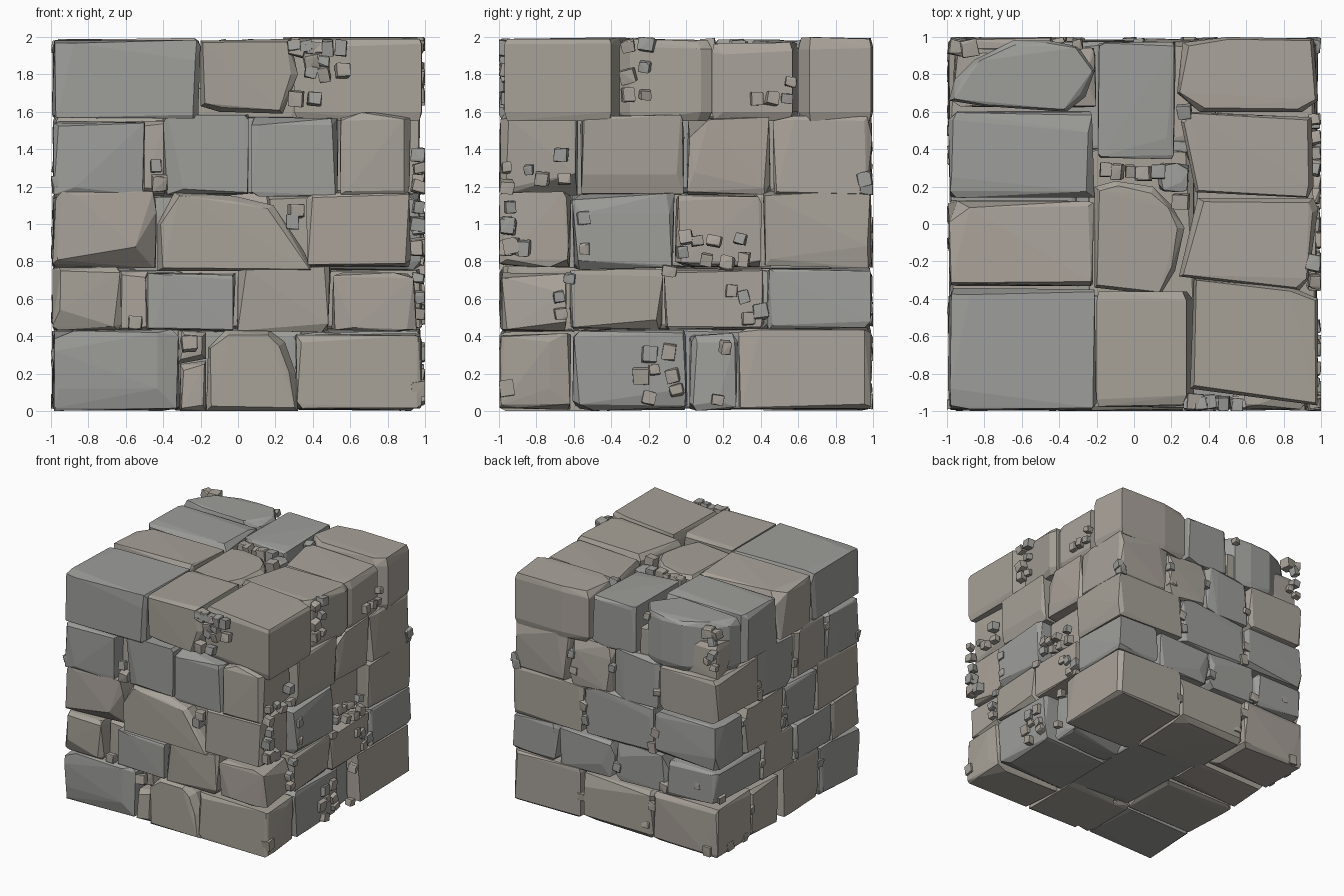
import bpy, bmesh, random
from math import radians
from mathutils import Vector, Euler

if "Cube" in bpy.data.objects:
    bpy.data.objects.remove(bpy.data.objects["Cube"])

random.seed(11)
U = random.uniform

# Stone colours
MATS = []
for n, c in (("warm_stone", (.40, .365, .325, 1)), ("tan_stone", (.385, .36, .315, 1)),
             ("grey_stone", (.34, .34, .325, 1))):
    m = bpy.data.materials.new(n)
    m.diffuse_color = c
    m.use_nodes = True
    m.node_tree.nodes["Principled BSDF"].inputs["Base Color"].default_value = m.diffuse_color
    MATS.append(m)


def hull(name, pts):
    """Flat-faced convex rock around a cloud of points."""
    bm = bmesh.new()
    for p in pts:
        bm.verts.new(p)
    r = bmesh.ops.convex_hull(bm, input=bm.verts)
    junk = {g for g in r["geom_interior"] + r["geom_unused"] if isinstance(g, bmesh.types.BMVert)}
    bmesh.ops.delete(bm, geom=list(junk), context='VERTS')
    bmesh.ops.dissolve_limit(bm, angle_limit=radians(1.5), verts=bm.verts, edges=bm.edges)
    bmesh.ops.recalc_face_normals(bm, faces=bm.faces)
    me = bpy.data.meshes.new(name)
    bm.to_mesh(me)
    bm.free()
    me.materials.append(random.choice(MATS))
    ob = bpy.data.objects.new(name, me)
    bpy.context.collection.objects.link(ob)
    return ob


def block_points(lo, hi, cut, big, dent):
    """Box corners, each split in three to give uneven chamfers."""
    pts = []
    for i in range(8):
        s = [(i >> k) & 1 for k in range(3)]
        for a in range(3):
            p = [0, 0, 0]
            for b in range(3):
                d = U(0, dent) if a == b else (big if random.random() < .12 else U(.15, 1) * cut)
                d = min(d, .4 * (hi[b] - lo[b]))
                p[b] = hi[b] - d if s[b] else lo[b] + d
            pts.append(p)
    return pts


def stone(name, x0, x1, y0, y1, z0, z1):
    return hull(name, block_points((x0, y0, max(z0, 0)), (x1, y1, min(z1, 2)), .055, .12, .02))


def prism(name, outline, axis, near, far, inset=.04):
    """Rock with a drawn outline; the 'near' end is the visible, chamfered face."""
    c = sum((Vector(p) for p in outline), Vector((0, 0))) / len(outline)
    sign = 1 if far > near else -1
    pts = []
    for p in outline:
        v = Vector(p)
        q = v + (c - v).normalized() * U(.3, 1) * inset
        for w, d in ((q, near + sign * U(0, .015)), (v, near + sign * U(.03, .07)),
                     (v, far - sign * .05), (q, far)):
            pts.append((w.x, d, w.y) if axis == 'y' else (w.x, w.y, d))
    return hull(name, pts)


def pairs(b):
    return list(zip(b, b[1:]))


def course(n, z0, z1, left, right, front, back, recess, inner=(-.28, .3), core=(-.42, .42), skip=()):
    """One ring of stones: left/right columns, then front/back infill."""
    def top():
        return z1 - U(0, .015) if z1 == 2 else z1 + U(-.01, .035)

    def bot():
        return z0 if z0 == 0 else z0 + U(-.015, .01)
    for side, br in (("left", left), ("right", right)):
        last = len(br) - 2
        for i, (a, b) in enumerate(pairs(br)):
            if (side, i) in skip:
                continue
            ends = front if i == 0 else back if i == last else None
            if side == "left":
                x0, x1 = -1 + U(0, .01), ends[1] if ends else inner[0]
            else:
                x0, x1 = ends[-2] if ends else inner[1], .985 - recess[i]
            stone(f"course_{n}_{side}_stone", x0, x1, a, b, bot(), top())
    for i, (a, b) in enumerate(pairs(front)[1:-1]):
        if ("front", i) not in skip:
            stone(f"course_{n}_front_stone", a, b, -1 + U(0, .015), core[0] + .03, bot(), top())
    for i, (a, b) in enumerate(pairs(back)[1:-1]):
        if ("back", i) not in skip:
            stone(f"course_{n}_back_stone", a, b, core[1] - .03, 1 - U(0, .02), bot(), top())
    if "core" not in skip:
        stone(f"course_{n}_core_stone", inner[0] - .05, inner[1] + .05, core[0] - .05, core[1] + .05,
              z0, z1 + .02)


# Five courses from the ground up
course(1, 0, .425, [-1, -.45, .1, .5, 1], [-1, -.61, .01, .28, 1], [-1, -.31, -.17, .3, .97],
       [-1, -.37, .32, 1], [0, .01, .1, 0], skip=(("front", 0), ("front", 1)))
course(2, .425, .755, [-1, -.6, -.1, .35, 1], [-1, -.63, -.12, .425, 1], [-1, -.62, -.5, -.01, .5, .98],
       [-1, -.5, 0, .55, 1], [.03, 0, 0, 0], skip=(("front", 0),))
course(3, .755, 1.155, [-1, -.4, .05, .6, 1], [-1, -.61, -.06, .41, 1], [-1, -.43, .36, .9],
       [-1, -.38, .3, 1], [.06, 0, .1, 0], skip=(("front", 0),))
course(4, 1.155, 1.565, [-1, -.55, -.1, .4, 1], [-1, -.57, 0, .46, 1], [-1, -.49, -.41, .07, .54, .97],
       [-1, -.42, .03, .44, .95], [.06, 0, .02, .01], skip=(("front", 0),))
course(5, 1.555, 2, [-1, -.34, .13, .61, 1], [-1, -.38, .14, .6, 1], [-1, -.2, .3, .98],
       [-1, -.2, .23, 1], [0, 0, 0, 0], inner=(-.21, .27), core=(-.4, .37),
       skip=(("left", 3), ("front", 0), "core", *(("right", i) for i in range(4))))

# Odd-shaped stones drawn by their front outline
prism("round_top_stone", [(-.17, 0), (.32, 0), (.31, .2), (.25, .37), (.17, .43), (-.07, .43), (-.16, .34)], 'y', -1, -.42)
prism("low_slab_stone", [(-.31, 0), (-.17, 0), (-.17, .27), (-.31, .25)], 'y', -.97, -.42)
prism("sliver_stone", [(-.33, .25), (-.17, .28), (-.17, .42), (-.3, .43)], 'y', -.9, -.42)
prism("trapezoid_stone", [(-.43, .75), (.4, .75), (.35, .86), (.19, 1.1), (-.02, 1.15), (-.34, 1.17), (-.43, 1.0)], 'y', -1, -.42)
prism("trapezoid_backing", [(.2, .76), (.4, .76), (.4, 1.16), (.15, 1.16)], 'y', -.88, -.42)
prism("front_top_stone", [(-.2, 1.63), (-.1, 1.6), (.24, 1.59), (.32, 1.8), (.28, 1.99), (.0, 1.97), (-.2, 1.98)], 'y', -.98, -.36)
prism("gap_stone_low", [(-.63, .43), (-.48, .43), (-.48, .75), (-.63, .75)], 'y', -.88, -.42)
prism("gap_stone_high", [(-.51, 1.16), (-.39, 1.16), (-.39, 1.55), (-.51, 1.55)], 'y', -.88, -.42)

# Top stones drawn by their plan outline
for name, top, pts in (
        ("oval_top_stone", 1.99, [(-.99, .66), (-.8, .63), (-.36, .6), (-.26, .68), (-.21, .82), (-.3, .95),
                                  (-.45, .98), (-.65, .98), (-.85, .88), (-.96, .77)]),
        ("round_middle_stone", 1.97, [(-.21, -.34), (.14, -.38), (.22, -.25), (.27, -.02), (.2, .1),
                                      (.1, .2), (-.1, .23), (-.21, .2)]),
        ("top_right_front_stone", 2, [(.3, -.88), (.98, -.97), (.985, -.4), (.85, -.34), (.32, -.29)]),
        ("top_right_mid_stone", 1.99, [(.24, -.28), (.88, -.36), (.93, -.3), (.985, .08), (.96, .14), (.34, .14)]),
        ("top_right_rear_stone", 1.97, [(.25, .55), (.3, .6), (.95, .57), (.96, .2), (.93, .14), (.33, .17)]),
        ("top_right_back_stone", 2, [(.23, .7), (.26, .97), (.5, 1), (.96, .99), (.985, .66), (.9, .6), (.35, .6)])):
    prism(name, pts, 'z', top, 1.55)
stone("upper_bed_stone", -.25, .33, -.4, .4, 1.5, 1.75)
stone("oval_bed_stone", -.97, -.2, .61, .95, 1.54, 1.84)


def pebble(p, s):
    """Small chipped cube, turned a little."""
    p, h = Vector(p), s / 2
    rot = Euler((U(-.25, .25), U(-.25, .25), U(-.25, .25)))
    d = [h * U(.85, 1.15) for _ in range(3)]
    pts = []
    for q in block_points([-v for v in d], d, .012, .02, .006):
        v = Vector(q)
        v.rotate(rot)
        w = v + p
        pts.append((max(-1, min(1, w.x)), max(-1, min(1, w.y)), max(0, min(2, w.z))))
    hull("pebble", pts)


# Pebbles on the right side (y, z)
RIGHT = [(-.31, 1.95), (-.21, 1.96), (-.31, 1.79), (-.22, 1.84), (-.31, 1.69), (-.22, 1.69), (.56, 1.76),
         (.38, 1.67), (.46, 1.67), (.54, 1.67), (-.67, 1.37), (-.84, 1.29), (-.77, 1.24), (-.65, 1.24),
         (.96, 1.24), (-.94, 1.09), (-.95, .99), (-.93, .88), (-.87, .87), (-.55, 1.03), (-.54, .87), (0, .93),
         (.06, .91), (.15, .91), (.29, .92), (-.02, .85), (.11, .81), (.22, .79), (.31, .81), (-.09, .75),
         (-.62, .71), (-.67, .52), (-.68, .61), (.24, .64), (.31, .61), (.4, .53), (.33, .49), (-.2, .3),
         (-.09, .32), (-.17, .22), (-.24, .19), (-.07, .19), (-.05, .11), (-.2, .07), (.21, .34), (.17, .06)]
for y, z in RIGHT:
    pebble((.965, y, z), U(.06, .085))

# Pebbles on the front (x, z)
FRONT = [(.3, 1.95), (.36, 1.95), (.43, 1.94), (.39, 1.87), (.46, 1.87), (.39, 1.81), (.46, 1.8), (.56, 1.82),
         (.31, 1.67), (.41, 1.67), (-.44, 1.31), (-.42, 1.22), (-.97, 1.23), (.31, 1.07), (.29, 1.01),
         (-.55, .47), (-.26, .36), (.97, 1.3), (.97, 1.2), (.96, 1.0), (.96, .87), (.97, .12)]
for x, z in FRONT:
    pebble((x, -.96, z), U(.06, .085))

# Pebbles on the top (x, y)
TOP = [(-.15, .29), (-.09, .28), (-.02, .28), (.05, .27), (.13, .28), (.25, .12), (.28, .72), (.27, .6),
       (-.95, .94), (-.88, .94), (-.3, .96), (.32, -.95), (.4, -.95), (.48, -.96), (.55, -.97)]
for x, y in TOP:
    pebble((x, y, 1.94), U(.06, .09))
stone("top_gap_stone", .12, .3, .17, .33, 1.7, 1.95)

# Pebbles on the back (x, z) and left (y, z)
for x, z in [(-.93, 1.88), (-.93, 1.76), (-.95, 1.66), (-.88, 1.7), (.42, 1.42), (.4, 1.28), (.03, 1.4),
             (-.4, 1.3), (.3, 1.0), (.28, .88), (-.4, .95), (-.37, .82), (-.02, .55), (-.48, .5),
             (-.8, .6), (-.37, .3), (.33, .2), (-.9, .06), (.95, 1.2), (-.3, .12)]:
    pebble((x, .965, z), U(.055, .085))
for y, z in [(.9, .5), (.4, 1.3), (.38, 1.2), (-.1, 1.3), (.05, .95), (.07, .85), (.35, .6),
             (.5, .25), (.6, .05), (.8, .05), (-.45, .3), (-.55, 1.45), (.6, 1.05), (-.1, .5)]:
    pebble((-.965, y, z), U(.055, .08))
